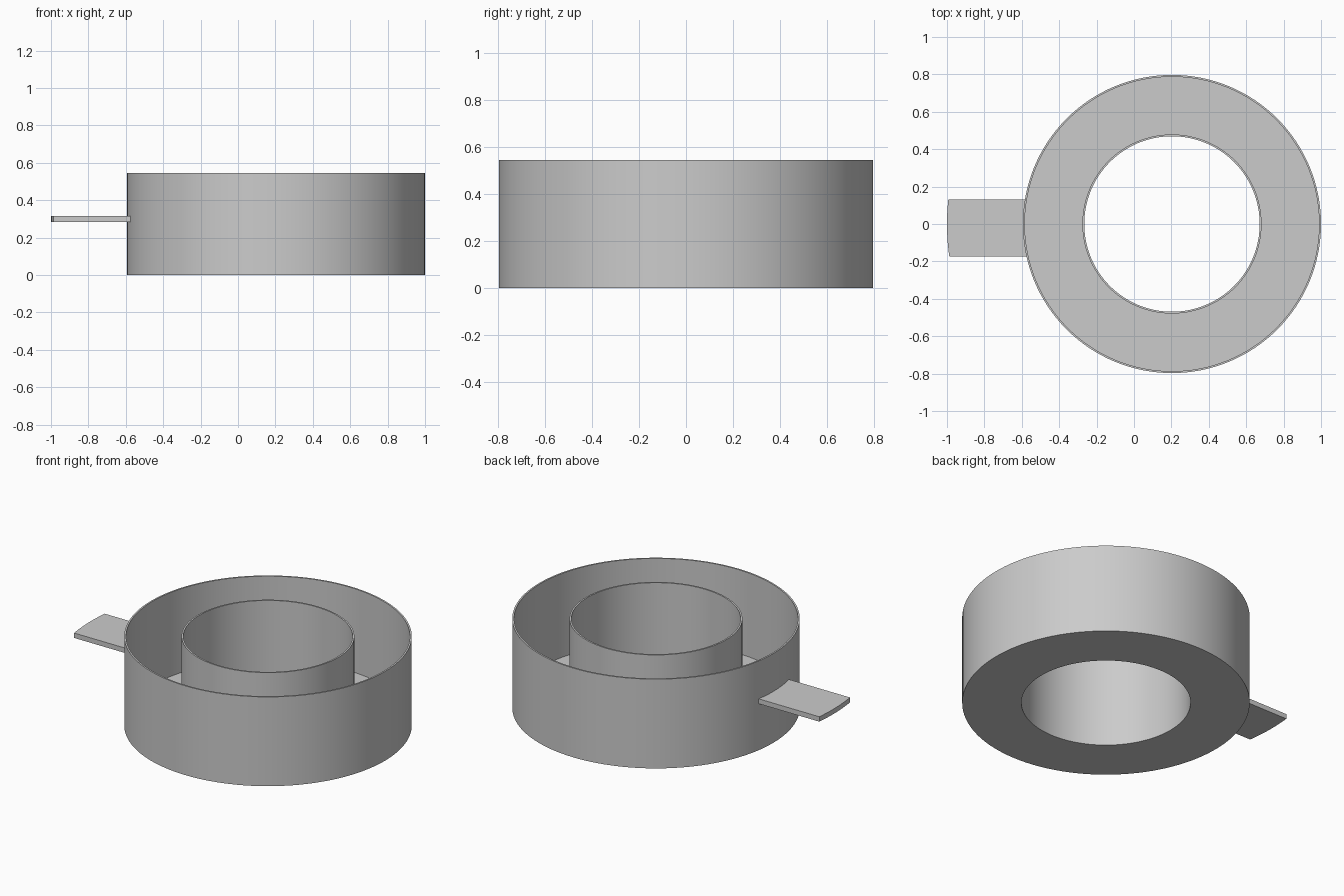
import bpy
import bmesh
import math
from mathutils import Vector

CENTRE_X = 0.203
OUTER_R, HOLE_R, WALL = 0.797, 0.469, 0.01
HEIGHT, FLOOR = 0.546, 0.033
SEGMENTS = 128

cube = bpy.data.objects.get("Cube")
if cube:
    bpy.data.objects.remove(cube, do_unlink=True)

grey = bpy.data.materials.new("plain grey")
grey.use_nodes = True
colour = (0.6, 0.6, 0.6, 1)
grey.diffuse_color = colour
grey.node_tree.nodes["Principled BSDF"].inputs["Base Color"].default_value = colour


def finish(bm, name):
    """Turn a bmesh into a grey object with sharp edges kept."""
    bmesh.ops.recalc_face_normals(bm, faces=bm.faces)
    mesh = bpy.data.meshes.new(name)
    bm.to_mesh(mesh)
    bm.free()
    mesh.materials.append(grey)
    obj = bpy.data.objects.new(name, mesh)
    bpy.context.collection.objects.link(obj)
    bpy.ops.object.select_all(action="DESELECT")
    obj.select_set(True)
    bpy.context.view_layer.objects.active = obj
    bpy.ops.object.shade_smooth_by_angle(angle=math.radians(30))
    return obj


# Ring-shaped trough: a U profile turned around the vertical axis
bm = bmesh.new()
profile = [
    (HOLE_R, 0), (OUTER_R, 0), (OUTER_R, HEIGHT), (OUTER_R - WALL, HEIGHT),
    (OUTER_R - WALL, FLOOR), (HOLE_R + WALL, FLOOR),
    (HOLE_R + WALL, HEIGHT), (HOLE_R, HEIGHT),
]
verts = [bm.verts.new((r, 0, z)) for r, z in profile]
edges = [bm.edges.new((v, verts[i - 1])) for i, v in enumerate(verts)]
bmesh.ops.spin(bm, geom=verts + edges, cent=(0, 0, 0), axis=(0, 0, 1),
               angle=math.tau, steps=SEGMENTS, use_duplicate=False)
bmesh.ops.remove_doubles(bm, verts=bm.verts, dist=0.0001)
trough = finish(bm, "ring_trough")
trough.location.x = CENTRE_X

# Flat side handle: parallel sides, both ends curved around the ring's axis
bm = bmesh.new()
TAB_R, TAB_FRONT, TAB_BACK = 1.203, -0.175, 0.13
TAB_BOTTOM, TAB_THICKNESS, STEPS = 0.284, 0.03, 12
ys = [TAB_FRONT + (TAB_BACK - TAB_FRONT) * i / STEPS for i in range(STEPS + 1)]


def arc(radius, values):
    return [bm.verts.new((-math.sqrt(radius ** 2 - y ** 2), y, TAB_BOTTOM))
            for y in values]


outline = arc(TAB_R, ys) + arc(OUTER_R - WALL / 2, reversed(ys))
face = bm.faces.new(outline)
result = bmesh.ops.extrude_face_region(bm, geom=[face])
top = [g for g in result["geom"] if isinstance(g, bmesh.types.BMVert)]
bmesh.ops.translate(bm, verts=top, vec=Vector((0, 0, TAB_THICKNESS)))
handle = finish(bm, "side_handle")
handle.location.x = CENTRE_X
